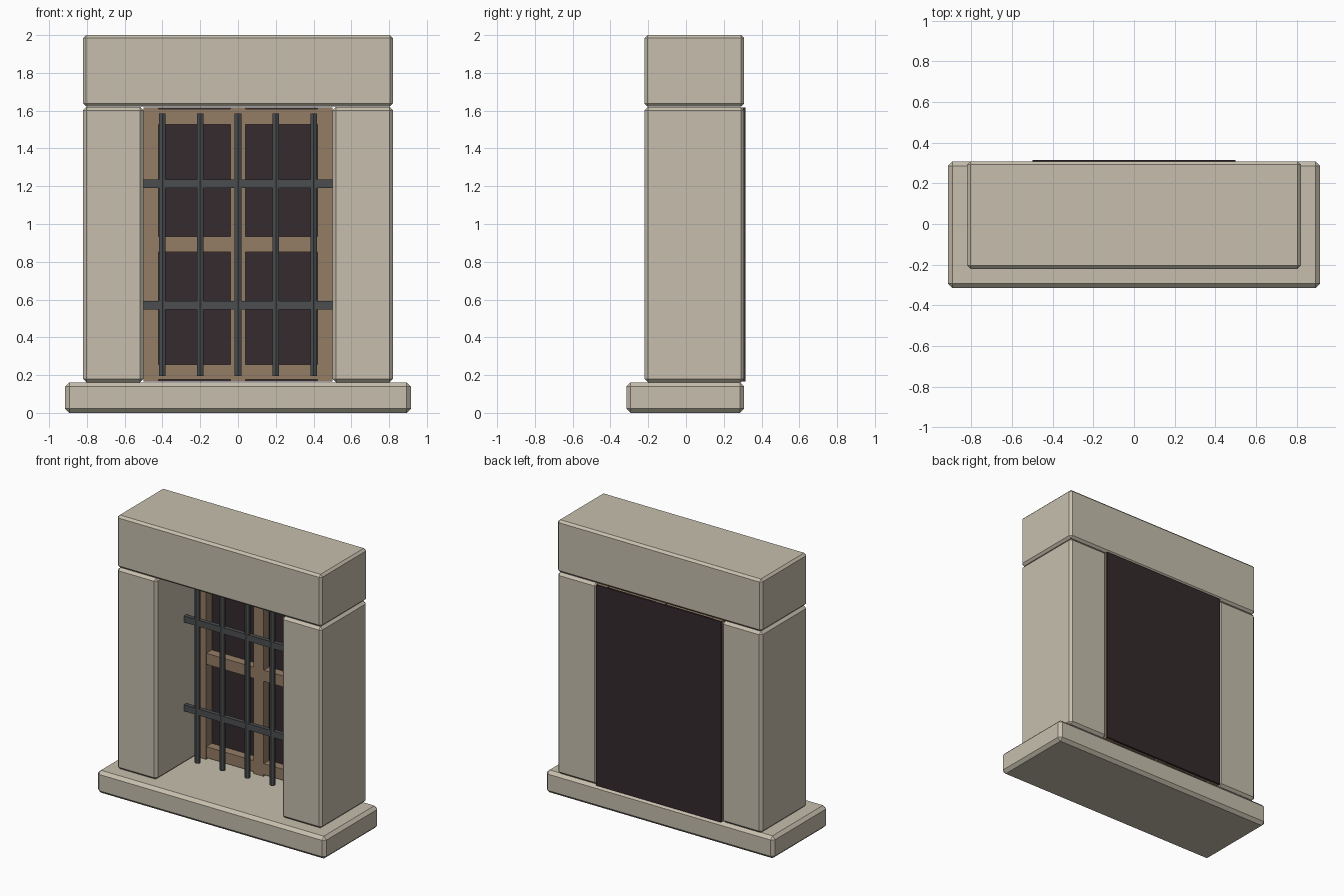
import bpy

old = bpy.data.objects.get("Cube")
if old:
    bpy.data.objects.remove(old, do_unlink=True)


def material(name, rgb):
    mat = bpy.data.materials.new(name)
    mat.use_nodes = True
    color = (*rgb, 1.0)
    mat.diffuse_color = color
    mat.node_tree.nodes["Principled BSDF"].inputs["Base Color"].default_value = color
    return mat


stone = material("pale_stone", (0.57, 0.52, 0.42))
wood = material("brown_wood", (0.30, 0.205, 0.13))
iron = material("dark_iron", (0.07, 0.076, 0.079))
glass = material("dark_pane", (0.036, 0.024, 0.026))


def block(name, mat, x, y, z, bevel=0.0):
    """Box spanning the given (low, high) ranges, optionally chamfered."""
    spans = (x, y, z)
    bpy.ops.mesh.primitive_cube_add(size=1, location=[(a + b) / 2 for a, b in spans])
    obj = bpy.context.object
    obj.name = name
    obj.scale = [b - a for a, b in spans]
    bpy.ops.object.transform_apply(location=False, rotation=False, scale=True)
    obj.data.materials.append(mat)
    if bevel:
        mod = obj.modifiers.new("chamfer", "BEVEL")
        mod.width = bevel
        mod.segments = 1
    return obj


# Stone surround
depth = (-0.22, 0.308)
opening = (0.162, 1.62)
block("sill", stone, (-0.915, 0.915), (-0.315, 0.308), (0, 0.162), 0.022)
block("lintel", stone, (-0.82, 0.82), depth, (1.622, 2.0), 0.016)
for side, x in (("right", (-0.82, -0.5)), ("left", (0.5, 0.82))):
    block(side + "_jamb", stone, x, depth, opening, 0.018)

# Wooden window frame
frame_y = (0.235, 0.302)
for name, x in (("right_stile", -0.46), ("mullion", 0.0), ("left_stile", 0.46)):
    block(name, wood, (x - 0.04, x + 0.04), frame_y, (0.165, 1.617))
for name, z in (("bottom_rail", 0.217), ("middle_rail", 0.893), ("top_rail", 1.568)):
    block(name, wood, (-0.46, 0.46), (0.237, 0.301), (z - 0.04, z + 0.04))

# Dark pane behind the frame
block("window_pane", glass, (-0.5, 0.5), (0.3, 0.315), (0.165, 1.617))

# Iron grille: six-sided uprights and flat cross bars
grille_y = 0.11
for i in range(5):
    bpy.ops.mesh.primitive_cylinder_add(vertices=6, radius=0.02, depth=1.39,
                                        location=((i - 2) * 0.2, grille_y, 0.89))
    bar = bpy.context.object
    bar.name = f"grille_upright_{i + 1}"
    bar.data.materials.append(iron)
for name, z in (("lower_cross_bar", 0.57), ("upper_cross_bar", 1.213)):
    block(name, iron, (-0.5, 0.5), (grille_y - 0.015, grille_y + 0.015),
          (z - 0.023, z + 0.023))
